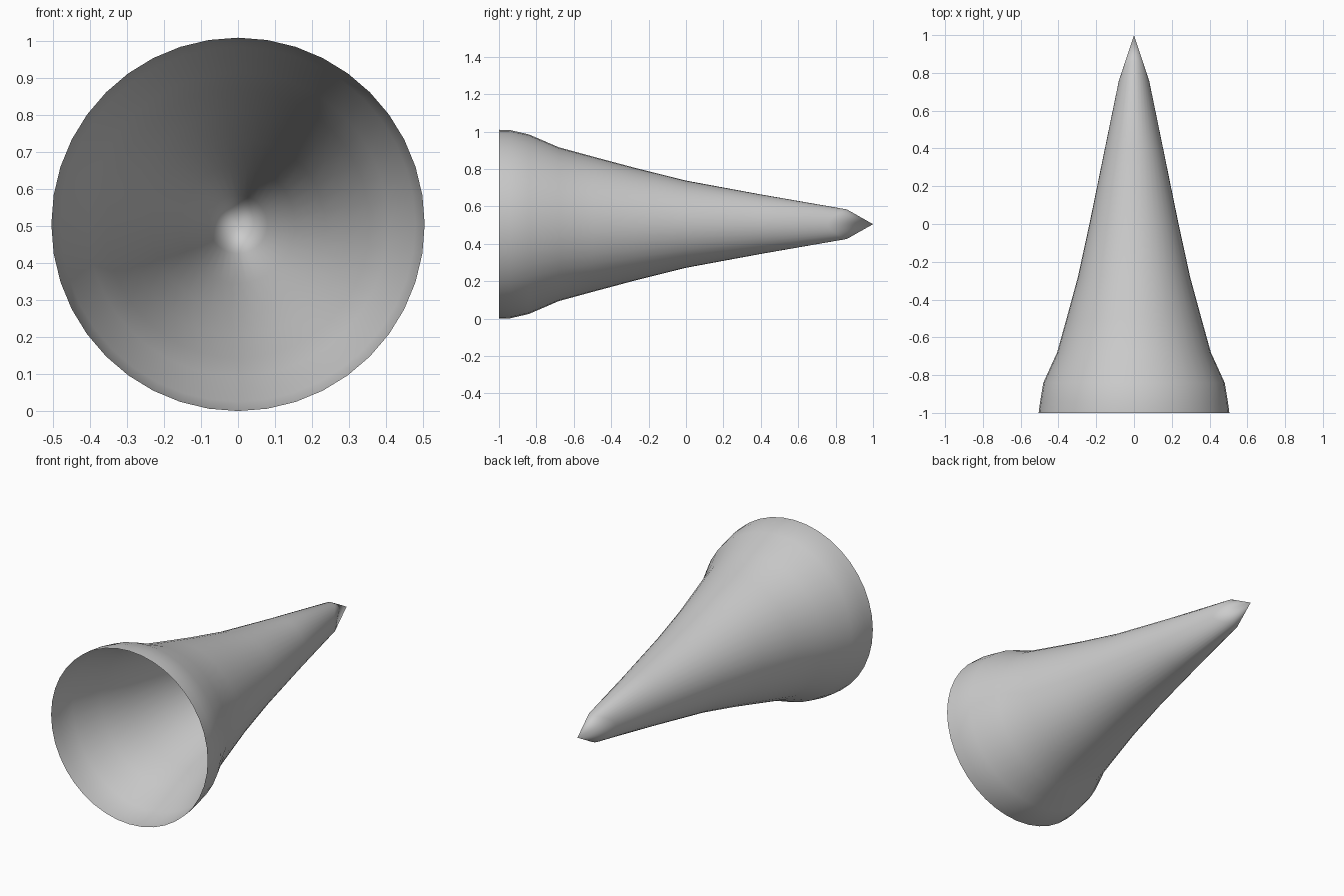
import bpy, bmesh
from math import sin, cos, pi

if "Cube" in bpy.data.objects:
    bpy.data.objects.remove(bpy.data.objects["Cube"])

SIDES = 40
CENTRE_Z = 0.505

# Rings: y at top/bottom, half height, y at left/right, half width
rings = [
    (-1.00, 0.505, -1.00, 0.505),
    (-0.94, 0.503, -0.94, 0.497),
    (-0.84, 0.480, -0.84, 0.480),
    (-0.68, 0.411, -0.68, 0.407),
    (-0.50, 0.362, -0.50, 0.357),
    (-0.28, 0.303, -0.28, 0.297),
    (0.00, 0.233, 0.00, 0.236),
    (0.40, 0.159, 0.40, 0.154),
    (0.86, 0.079, 0.76, 0.080),
]

bm = bmesh.new()

# Tapering open shell
loops = []
for y_v, r_z, y_h, r_x in rings:
    loop = []
    for i in range(SIDES):
        a = 2 * pi * i / SIDES
        y = y_v * cos(a) ** 2 + y_h * sin(a) ** 2
        loop.append(bm.verts.new((r_x * sin(a), y, CENTRE_Z + r_z * cos(a))))
    loops.append(loop)
for a, b in zip(loops, loops[1:]):
    for i in range(SIDES):
        j = (i + 1) % SIDES
        bm.faces.new((a[i], a[j], b[j], b[i]))

# Pointed tip
tip = bm.verts.new((0, 1, CENTRE_Z))
for i in range(SIDES):
    bm.faces.new((loops[-1][i], loops[-1][(i + 1) % SIDES], tip))

bmesh.ops.recalc_face_normals(bm, faces=bm.faces)
# Make sure the shell faces outward
bm.faces.ensure_lookup_table()
f = bm.faces[0]
c = f.calc_center_median()
if f.normal.x * c.x + f.normal.z * (c.z - CENTRE_Z) < 0:
    bmesh.ops.reverse_faces(bm, faces=bm.faces)
for f in bm.faces:
    f.smooth = True

mesh = bpy.data.meshes.new("horn")
bm.to_mesh(mesh)
bm.free()
horn = bpy.data.objects.new("horn", mesh)
bpy.context.collection.objects.link(horn)
